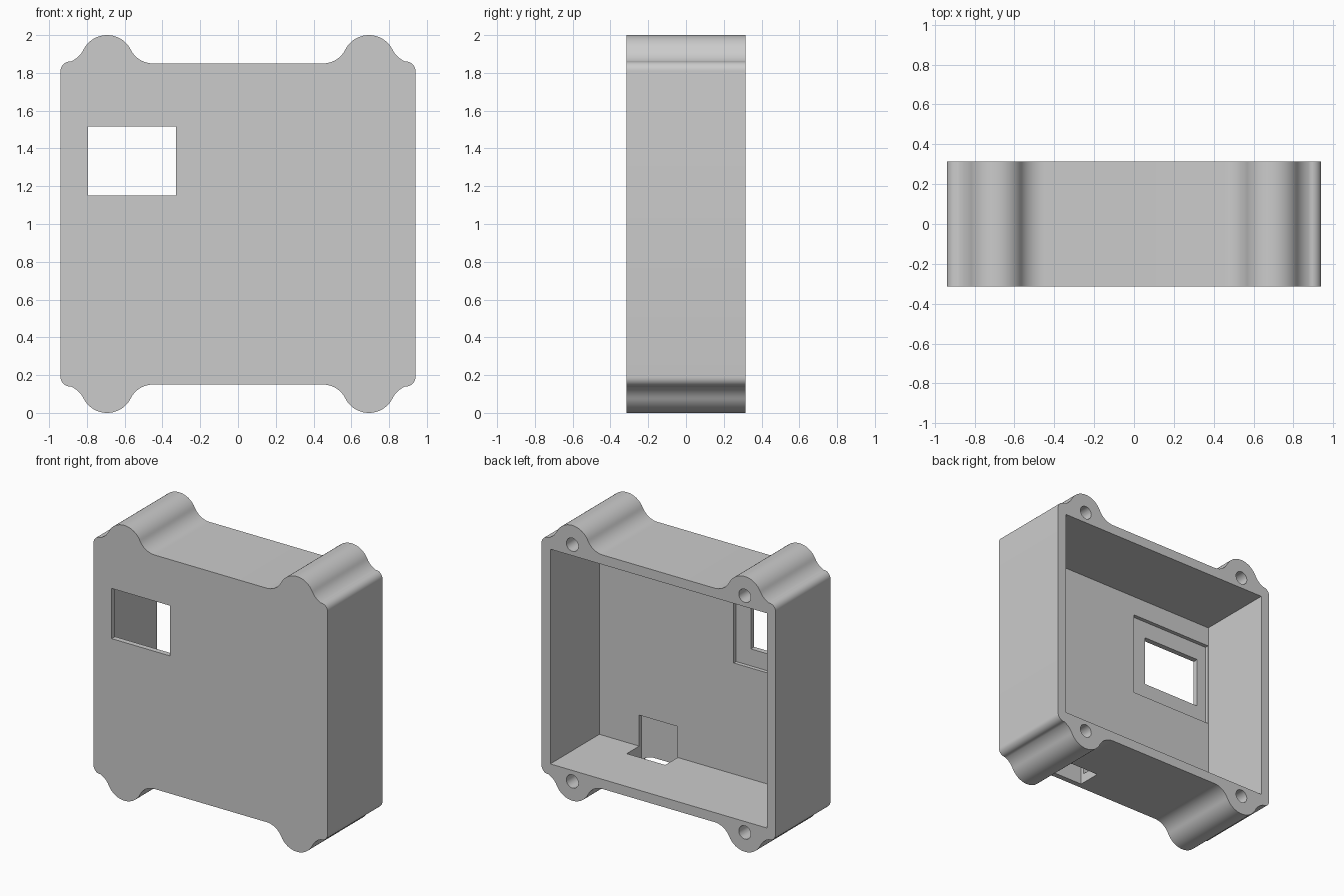
import bpy, bmesh
from math import sin, cos, atan2, degrees, radians

cube = bpy.data.objects.get("Cube")
if cube:
    bpy.data.objects.remove(cube, do_unlink=True)

BACK, FRONT = 0.315, -0.315      # depth extents
LOBE_X, LOBE_Z, LOBE_R = 0.693, 0.86, 0.14
FILLET_R, FILLET_Z = 0.132, 0.982
FILLET_DX = 0.243

grey = bpy.data.materials.new("plain grey")
grey.use_nodes = True
grey.diffuse_color = (0.6, 0.6, 0.6, 1)
grey.node_tree.nodes["Principled BSDF"].inputs["Base Color"].default_value = (0.6, 0.6, 0.6, 1)


def arc(cx, cz, r, start, end, steps):
    angles = [radians(start + (end - start) * i / steps) for i in range(steps + 1)]
    return [(cx + r * cos(a), cz + r * sin(a)) for a in angles]


def prism(name, outline, y0, y1):
    """Extrude an x-z outline between two depths."""
    bm = bmesh.new()
    face = bm.faces.new([bm.verts.new((x, y0, z)) for x, z in outline])
    new = bmesh.ops.extrude_face_region(bm, geom=[face])["geom"]
    verts = [v for v in new if isinstance(v, bmesh.types.BMVert)]
    bmesh.ops.translate(bm, verts=verts, vec=(0, y1 - y0, 0))
    bmesh.ops.recalc_face_normals(bm, faces=bm.faces)
    mesh = bpy.data.meshes.new(name)
    bm.to_mesh(mesh)
    bm.free()
    mesh.materials.append(grey)
    obj = bpy.data.objects.new(name, mesh)
    bpy.context.collection.objects.link(obj)
    return obj


def cut(target, name, outline, y0, y1):
    cutter = prism(name, outline, y0, y1)
    cutter.hide_render = True
    mod = target.modifiers.new(name, "BOOLEAN")
    mod.operation, mod.solver, mod.object = "DIFFERENCE", "EXACT", cutter
    bpy.context.view_layer.objects.active = target
    bpy.ops.object.modifier_apply(modifier=name)
    bpy.data.objects.remove(cutter, do_unlink=True)


def rect(x0, x1, z0, z1):
    return [(x0, z0), (x1, z0), (x1, z1), (x0, z1)]


# Quarter outline: rounded corner, fillet, screw lobe, fillet
tilt = degrees(atan2(FILLET_Z - LOBE_Z, FILLET_DX))
quarter = arc(0.89, 0.81, 0.05, 0, 85, 8)
quarter += arc(LOBE_X + FILLET_DX, FILLET_Z, FILLET_R, 248, 180 + tilt, 8)
quarter += arc(LOBE_X, LOBE_Z, LOBE_R, tilt, 180 - tilt, 28)[1:]
quarter += arc(LOBE_X - FILLET_DX, FILLET_Z, FILLET_R, -tilt, -90, 12)[1:]
top = quarter + [(-x, z) for x, z in reversed(quarter)]
outline = [(x, 1 + z) for x, z in top] + [(x, 1 - z) for x, z in reversed(top)]
case = prism("case_shell", outline, FRONT, BACK)

# Open cavity from the back
cut(case, "cavity", rect(-0.87, 0.87, 0.22, 1.78), -0.248, 0.5)

# Display window and its shallow inner recess
cut(case, "window_recess", rect(-0.869, -0.21, 1.027, 1.638), -0.276, 0.0)
cut(case, "window", rect(-0.795, -0.328, 1.15, 1.515), -0.5, 0.0)

# Connector slot through the bottom wall
cut(case, "bottom_slot", rect(0.24, 0.55, -0.2, 0.445), -0.276, -0.105)

# Blind screw holes in the lobes
for sx in (-1, 1):
    for sz in (-1, 1):
        circle = arc(sx * LOBE_X, 1 + sz * LOBE_Z, 0.048, 0, 360, 32)[:-1]
        cut(case, "screw_hole", circle, -0.2, 0.5)

# Smooth curves, sharp edges
bpy.ops.object.select_all(action="DESELECT")
case.select_set(True)
bpy.context.view_layer.objects.active = case
bpy.ops.object.shade_smooth_by_angle(angle=radians(30))
